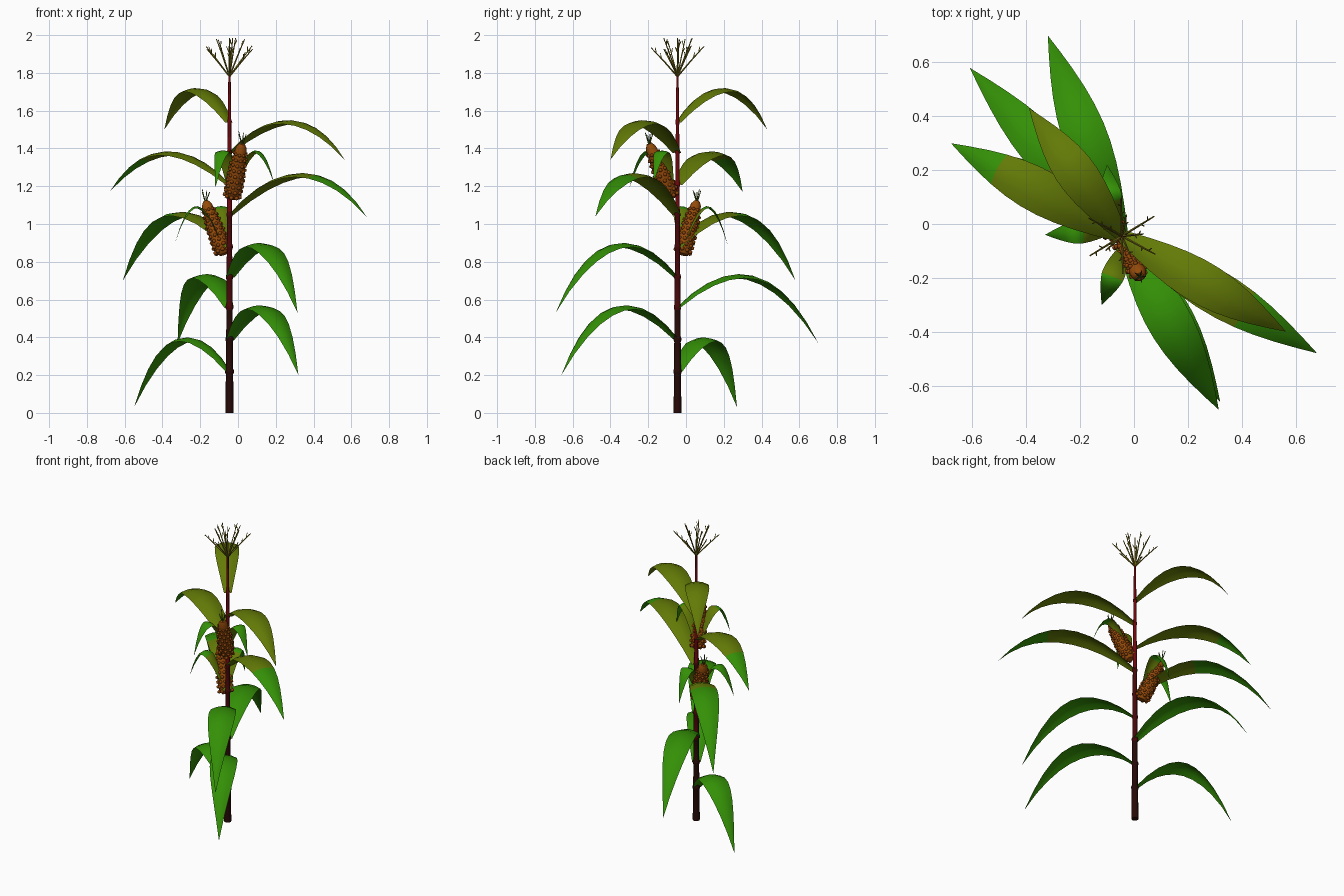
import bpy, bmesh, math, random
from mathutils import Vector, Matrix

random.seed(4)
if "Cube" in bpy.data.objects:
    bpy.data.objects.remove(bpy.data.objects["Cube"])

AXIS = Vector((-0.045, -0.045, 0))
UP = Vector((0, 0, 1))


def material(name, r, g, b):
    m = bpy.data.materials.new(name)
    m.use_nodes = True
    m.diffuse_color = (r, g, b, 1)
    bsdf = m.node_tree.nodes["Principled BSDF"]
    bsdf.inputs["Base Color"].default_value = (r, g, b, 1)
    bsdf.inputs["Roughness"].default_value = 0.8
    return m


GREEN = material("leaf green", 0.034, 0.28, 0.002)
OLIVE = material("leaf olive", 0.125, 0.195, 0.002)
DARK = material("stalk dark brown", 0.02, 0.003, 0.002)
MAROON = material("stalk maroon", 0.065, 0.002, 0.003)
RED = material("stalk red", 0.16, 0.002, 0.004)
COB = material("cob orange brown", 0.30, 0.07, 0.003)
KERNEL = material("kernel brown", 0.26, 0.055, 0.003)
TASSEL = material("tassel straw", 0.24, 0.19, 0.012)
SILK = material("silk green", 0.06, 0.12, 0.008)


def finish(bm, name, mats):
    bmesh.ops.recalc_face_normals(bm, faces=bm.faces)
    me = bpy.data.meshes.new(name)
    bm.to_mesh(me)
    bm.free()
    for m in mats:
        me.materials.append(m)
    ob = bpy.data.objects.new(name, me)
    bpy.context.collection.objects.link(ob)
    bpy.ops.object.select_all(action='DESELECT')
    ob.select_set(True)
    bpy.context.view_layer.objects.active = ob
    bpy.ops.object.shade_smooth_by_angle(angle=math.radians(45))


def lathe(bm, profile, sides, matrix):
    """Skin rings of (radius, height) around the local z axis."""
    rings = []
    for r, z in profile:
        rings.append([bm.verts.new(matrix @ Vector((r * math.cos(a), r * math.sin(a), z)))
                      for a in (math.tau * i / sides for i in range(sides))])
    for lo, hi in zip(rings, rings[1:]):
        for i in range(sides):
            j = (i + 1) % sides
            bm.faces.new((lo[i], lo[j], hi[j], hi[i]))
    bm.faces.new(rings[0][::-1])
    bm.faces.new(rings[-1])


def along(start, end):
    """Matrix placing local z on the line from start to end."""
    d = end - start
    return Matrix.Translation(start) @ d.to_track_quat('Z', 'Y').to_matrix().to_4x4()


def twig(bm, start, end, r0, r1):
    lathe(bm, [(r0, 0), (r1, (end - start).length)], 4, along(start, end))


def leaf(name, base, tip, rise, half_width, olive_part, steps=10):
    """Arching blade along a quadratic curve, edges bent slightly down."""
    flat = Vector((tip.x - base.x, tip.y - base.y, 0))
    side = flat.normalized().cross(UP)
    drop = tip.z - base.z
    lift = rise + math.sqrt(rise * rise - rise * drop)
    bm = bmesh.new()
    prev = None
    for i in range(steps + 1):
        t = i / steps
        b1, b2 = 2 * t * (1 - t), t * t
        c = base + flat * (b1 * 0.57 + b2) + UP * (b1 * lift + b2 * drop)
        d1, d2 = 2 - 4 * t, 2 * t
        tangent = flat * (d1 * 0.57 + d2) + UP * (d1 * lift + d2 * drop)
        normal = side.cross(tangent).normalized()
        w = half_width * math.sin(math.pi * (0.1 + 0.9 * t))
        if i < steps:
            row = [bm.verts.new(c + side * w * s - normal * w * 0.26 * s * s)
                   for s in (-1, -0.5, 0, 0.5, 1)]
        else:
            row = [bm.verts.new(c)] * 5
        if prev:
            for k in range(4):
                corners = [prev[k], prev[k + 1], row[k + 1], row[k]]
                f = bm.faces.new(corners if i < steps else corners[:3])
                f.material_index = 1 if t <= olive_part + 0.01 else 0
        prev = row
    finish(bm, name, [GREEN, OLIVE])


# Leaves: base height, tip, rise, half width, olive share
LEAVES = [
    (0.22, (-0.55, 0.27, 0.03), 0.18, 0.08, 0),
    (0.39, (0.32, -0.66, 0.20), 0.18, 0.083, 0),
    (0.56, (-0.32, 0.70, 0.37), 0.175, 0.083, 0),
    (0.72, (0.315, -0.69, 0.53), 0.18, 0.083, 0),
    (0.88, (-0.61, 0.58, 0.70), 0.185, 0.083, 0.4),
    (1.05, (0.68, -0.48, 1.04), 0.22, 0.083, 0.6),
    (1.21, (-0.68, 0.30, 1.17), 0.175, 0.083, 0.7),
    (1.38, (0.565, -0.40, 1.34), 0.17, 0.08, 1),
    (1.54, (-0.39, 0.43, 1.50), 0.18, 0.075, 1),
]
for n, (z, tip, rise, w, olive) in enumerate(LEAVES):
    leaf(f"leaf_{n + 1}", AXIS + UP * z, Vector(tip), rise, w, olive)

# Stalk with a swollen joint under each leaf
profile = [(0.022, 0)]
for z in [entry[0] for entry in LEAVES]:
    r = 0.021 - 0.0075 * z
    profile += [(r, z - 0.015), (r * 1.2, z - 0.006), (r * 1.2, z + 0.006), (r * 0.96, z + 0.015)]
profile.append((0.006, 1.8))
bm = bmesh.new()
lathe(bm, profile, 10, Matrix.Translation(AXIS))
for f in bm.faces:
    z = f.calc_center_median().z
    f.material_index = 0 if z < 0.5 else 1 if z < 1.1 else 2
finish(bm, "stalk", [DARK, MAROON, RED])

# Tassel: two rings of branches around a spike, each with short side twigs
bm = bmesh.new()
root = AXIS + UP * 1.78
branches = [(0, 0, 0.22)]
branches += [(0.08, 0.1 + math.tau * i / 5, 0.215) for i in range(5)]
branches += [(0.14, 0.55 + math.tau * i / 6, 0.16) for i in range(6)]
for reach, a, height in branches:
    out = Vector((math.cos(a), math.sin(a), 0))
    height += random.uniform(-0.02, 0.005)
    mid = root + out * reach * 0.5 + UP * height * 0.52
    end = root + out * reach + UP * height
    twig(bm, root, mid, 0.0042, 0.0038)
    twig(bm, mid, end, 0.0038, 0.0025)
    for k in range(2):
        p = mid.lerp(end, 0.2 + 0.4 * k)
        turn = a + (1.1 if k else -1.1)
        q = p + Vector((math.cos(turn) * 0.014, math.sin(turn) * 0.014, 0.03))
        q.z = min(q.z, 2)
        twig(bm, p, q, 0.003, 0.002)
finish(bm, "tassel", [TASSEL])


def cob(name, base, top, husk_tips, husk_olive):
    m = along(base, top)
    length = (top - base).length
    # core
    bm = bmesh.new()
    shape = [(0.022, 0), (0.037, 0.05), (0.045, 0.2), (0.043, 0.45),
             (0.034, 0.75), (0.028, 0.93), (0.015, 1)]
    lathe(bm, [(r, t * length) for r, t in shape], 12, m)
    finish(bm, name + "_core", [COB])
    # kernels in staggered rings
    bm = bmesh.new()
    rows, around = 9, 9
    for i in range(rows):
        t = 0.06 + 0.76 * i / (rows - 1)
        r = 0.040 + 0.02 * t - 0.037 * t * t
        for j in range(around):
            a = math.tau * (j + 0.5 * (i % 2)) / around
            spot = Vector((r * math.cos(a), r * math.sin(a), t * length))
            bmesh.ops.create_icosphere(bm, subdivisions=1, radius=0.0125 - 0.003 * t,
                                       matrix=m @ Matrix.Translation(spot))
    finish(bm, name + "_kernels", [KERNEL])
    # silk tuft
    bm = bmesh.new()
    for i in range(5):
        a = math.tau * i / 5
        twig(bm, top - UP * 0.01,
             top + Vector((0.022 * math.cos(a), 0.022 * math.sin(a), 0.05 + 0.008 * (i % 3))),
             0.0035, 0.002)
    finish(bm, name + "_silk", [SILK])
    # husk leaves
    for n, tip in enumerate(husk_tips):
        leaf(f"{name}_husk_{n + 1}", base + UP * 0.02, Vector(tip), 0.235, 0.043, husk_olive)


cob("upper_cob", Vector((-0.033, -0.075, 1.135)), Vector((0.022, -0.195, 1.425)),
    [(-0.12, -0.30, 1.19), (0.19, -0.17, 1.22)], 0.5)
cob("lower_cob", Vector((-0.075, -0.02, 0.84)), Vector((-0.172, 0.058, 1.12)),
    [(-0.33, -0.04, 0.91), (-0.10, 0.22, 0.89)], 0.4)
